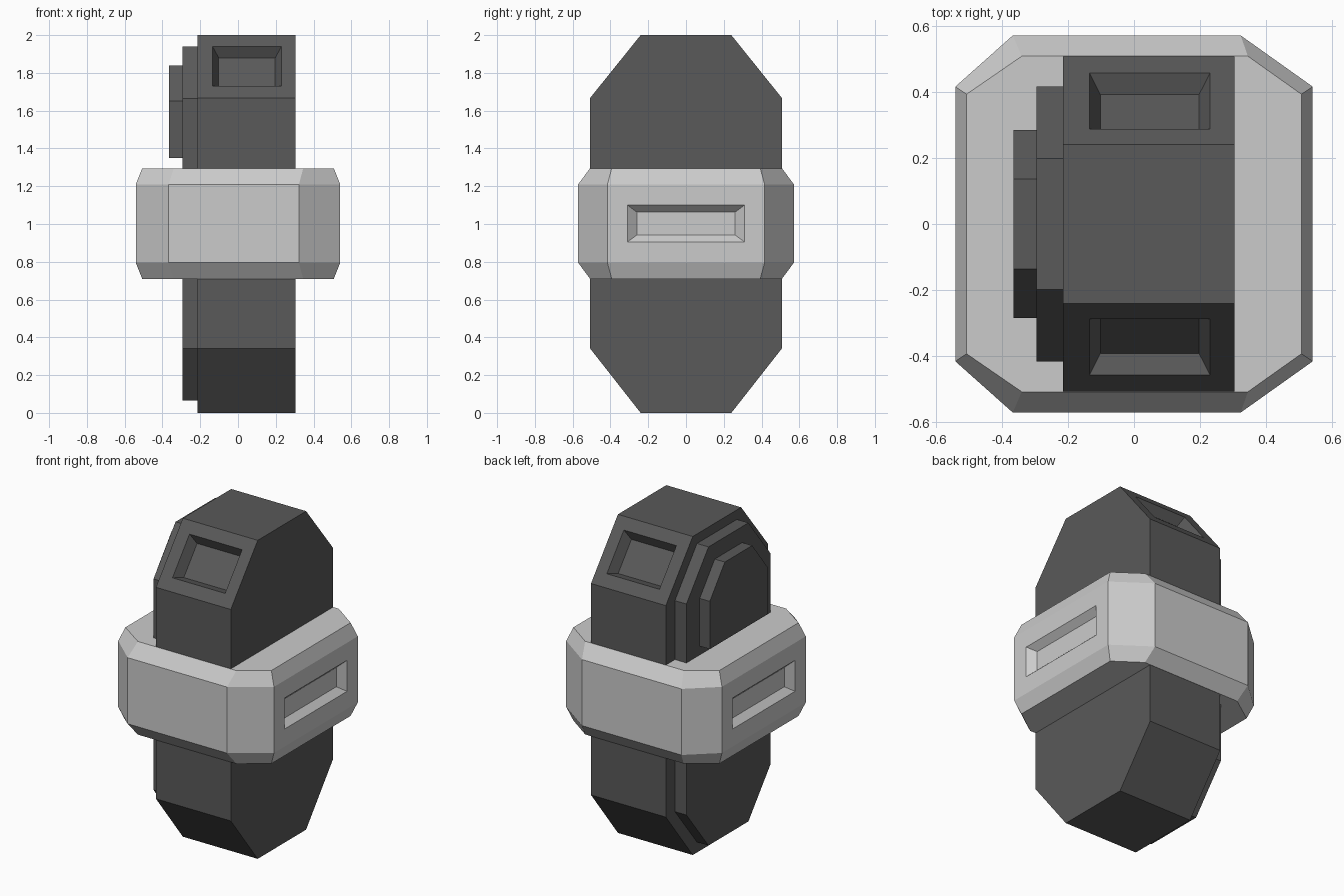
import bpy, bmesh
from mathutils import Vector

if "Cube" in bpy.data.objects:
    bpy.data.objects.remove(bpy.data.objects["Cube"])

dark = bpy.data.materials.new("dark_grey")
dark.diffuse_color = (0.1, 0.1, 0.1, 1)
dark.use_nodes = True
dark.node_tree.nodes["Principled BSDF"].inputs["Base Color"].default_value = dark.diffuse_color


def loft(loops):
    """Closed solid skinned through a stack of matching loops."""
    bm = bmesh.new()
    rings = [[bm.verts.new(p) for p in loop] for loop in loops]
    for a, b in zip(rings, rings[1:]):
        for i in range(len(a)):
            j = (i + 1) % len(a)
            bm.faces.new((a[i], a[j], b[j], b[i]))
    bm.faces.new(rings[0])
    bm.faces.new(rings[-1])
    bmesh.ops.recalc_face_normals(bm, faces=bm.faces)
    return bm


def pocket(bm, normal, spans, insets, depth):
    """Recess a tapered rectangle into the face that looks along normal."""
    n = Vector(normal).normalized()
    bm.normal_update()
    face = max(bm.faces, key=lambda f: f.normal.dot(n))
    n, base = face.normal.copy(), face.calc_center_median()
    free = ({0, 1, 2} - set(spans)).pop()
    for step in (0, 1):
        bmesh.ops.inset_individual(bm, faces=[face], thickness=0.01)
        centre = face.calc_center_median()
        for v in face.verts:
            for (axis, (lo, hi)), ins in zip(spans.items(), insets):
                v.co[axis] = hi - ins * step if v.co[axis] > centre[axis] else lo + ins * step
            v.co[free] += n.dot(base - v.co) / n[free]
            v.co -= n * depth * step


def finish(bm, name, material=None):
    mesh = bpy.data.meshes.new(name)
    bm.to_mesh(mesh)
    bm.free()
    if material:
        mesh.materials.append(material)
    bpy.context.collection.objects.link(bpy.data.objects.new(name, mesh))


def slab(x0, x1, half, flat, z0, z1, z2, z3):
    """Side profile with sloped ends, extruded along x (z0 == z1: square bottom)."""
    right = [(half, z1), (half, z2), (flat, z3)]
    if z0 < z1:
        right.insert(0, (flat, z0))
    profile = right + [(-y, z) for y, z in reversed(right)]
    return loft([[(x, y, z) for y, z in profile] for x in (x0, x1)])


# Upright core with a pocket on each upper slope
core = slab(-0.215, 0.305, 0.507, 0.24, 0, 0.34, 1.668, 2)
for s in (-1, 1):
    pocket(core, (0, s * 0.78, 0.626), {0: (-0.135, 0.23), 2: (1.73, 1.94)}, (0.033, 0.023), 0.06)
finish(core, "core_body", dark)

# Stepped plates on the left side
finish(slab(-0.295, -0.215, 0.417, 0.198, 0.065, 0.34, 1.665, 1.94), "side_plate", dark)
finish(slab(-0.365, -0.295, 0.285, 0.136, 1.35, 1.35, 1.65, 1.84), "outer_plate", dark)


# Chamfered collar around the middle with a slot on each side
def plan(x, y, xl, xr, yc, z):
    half = [(x, yc, z), (xr, y, z), (xl, y, z), (-x, yc, z)]
    return half + [(a, -b, z) for a, b, _ in reversed(half)]


inner, outer = (0.507, 0.508, -0.34, 0.345, 0.393), (0.541, 0.571, -0.367, 0.323, 0.416)
collar = loft([plan(*inner, 0.71), plan(*outer, 0.795), plan(*outer, 1.21), plan(*inner, 1.295)])
for s in (-1, 1):
    pocket(collar, (s, 0, 0), {1: (-0.31, 0.31), 2: (0.905, 1.10)}, (0.05, 0.037), 0.04)
finish(collar, "collar")
